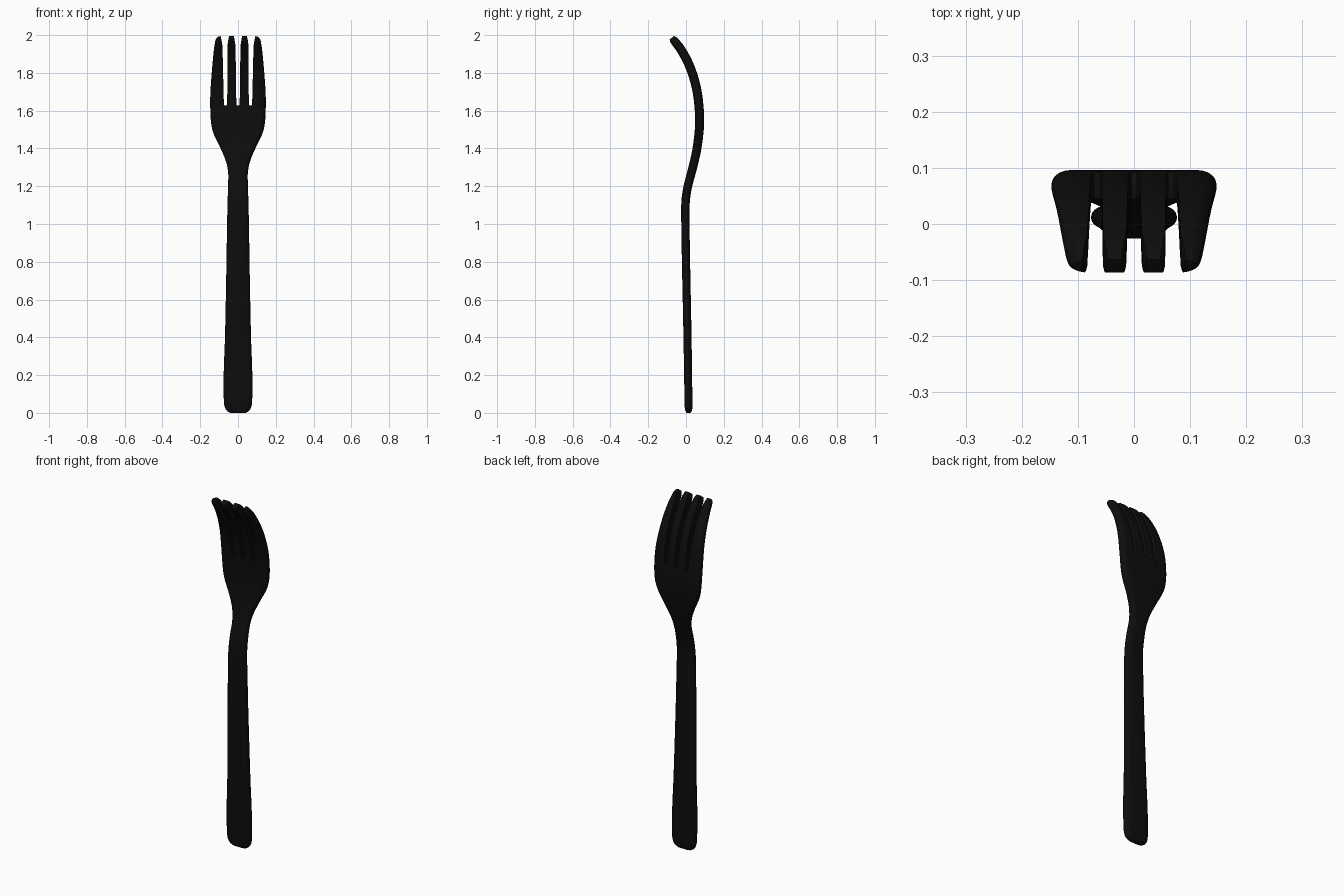
import bpy, bmesh, math

if "Cube" in bpy.data.objects:
    bpy.data.objects.remove(bpy.data.objects["Cube"])

# Centre line in side view: (z, y)
PATH = [(0, .014), (.4, .008), (.8, 0), (1.0, -.003), (1.12, -.002), (1.2, .01), (1.3, .036),
        (1.4, .058), (1.53, .072), (1.65, .066), (1.75, .048), (1.85, .013),
        (1.93, -.031), (1.986, -.075)]
# Half width in front view: (z, x)
WIDTH = [(0, .042), (.01, .058), (.03, .070), (.06, .075), (.2, .076), (.4, .069),
         (.8, .061), (1.0, .058), (1.2, .053), (1.27, .052), (1.33, .063), (1.4, .092),
         (1.48, .130), (1.54, .143), (1.62, .147), (1.7, .146), (1.8, .139), (1.9, .130),
         (1.96, .122), (1.978, .117), (1.986, .110)]
# Half thickness: (z, t)
THICK = [(0, .010), (.008, .016), (.025, .020), (.1, .021), (1.0, .022), (1.3, .023),
         (1.6, .024), (1.9, .024), (1.96, .023), (1.978, .020), (1.986, .015)]


def spline(table, z):
    """Smooth interpolation through a table."""
    z = min(max(z, table[0][0]), table[-1][0])
    n = len(table)
    i = next(k for k in range(n - 1) if z <= table[k + 1][0])

    def slope(k):
        a, b = table[max(k - 1, 0)], table[min(k + 1, n - 1)]
        return (b[1] - a[1]) / (b[0] - a[0])
    (z0, v0), (z1, v1) = table[i], table[i + 1]
    h = z1 - z0
    t = (z - z0) / h
    return ((2*t**3 - 3*t**2 + 1) * v0 + (t**3 - 2*t**2 + t) * h * slope(i)
            + (3*t**2 - 2*t**3) * v1 + (t**3 - t**2) * h * slope(i + 1))


def section(w, t):
    """Rounded rectangle cross-section with soft edges."""
    rx, ry = min(.032, w * .6), t * .92
    pts = []
    for c, (sx, sy) in enumerate([(1, 1), (-1, 1), (-1, -1), (1, -1)]):
        for k in range(6):
            a = math.radians(90 * c + 18 * k)
            pts.append((sx * (w - rx) + rx * math.cos(a), sy * (t - ry) + ry * math.sin(a)))
    return pts


def make_object(name, bm):
    bmesh.ops.recalc_face_normals(bm, faces=bm.faces)
    me = bpy.data.meshes.new(name)
    bm.to_mesh(me)
    bm.free()
    ob = bpy.data.objects.new(name, me)
    bpy.context.collection.objects.link(ob)
    return ob


# Fork blank: one loft along the bent centre line
levels = sorted({0, .004, .01, .018, .03, .045, .06, .1, 1.968, 1.975, 1.981, 1.986}
                | {.15 + .05 * k for k in range(20)} | {1.12 + .02 * k for k in range(43)})
bm = bmesh.new()
rings = []
for z in levels:
    z0, z1 = max(z - .01, 0), min(z + .01, 1.986)
    slope = (spline(PATH, z1) - spline(PATH, z0)) / (z1 - z0)
    length = math.hypot(1, slope)
    ny, nz = 1 / length, -slope / length
    y = spline(PATH, z)
    rings.append([bm.verts.new((px, y + ny * py, z + nz * py))
                  for px, py in section(spline(WIDTH, z), spline(THICK, z))])
for a, b in zip(rings, rings[1:]):
    for k in range(len(a)):
        j = (k + 1) % len(a)
        bm.faces.new((a[k], a[j], b[j], b[k]))
bm.faces.new(rings[0])
bm.faces.new(rings[-1])
fork = make_object("fork", bm)

# Slot cutters between the four tines, flaring at the tips
SLOT = [(1.627, .005), (1.634, .0085), (1.7, .010), (1.8, .011), (1.9, .0125),
        (1.95, .014), (1.975, .018), (2.03, .030)]
bm = bmesh.new()
for bottom, top in [(-.066, -.070), (0, 0), (.066, .070)]:
    outline = []
    for side, rows in ((1, SLOT), (-1, SLOT[::-1])):
        for z, w in rows:
            mid = bottom + (top - bottom) * (z - 1.627) / .4
            outline.append((mid + side * w, z))
    front = [bm.verts.new((x, -.3, z)) for x, z in outline]
    back = [bm.verts.new((x, .3, z)) for x, z in outline]
    bm.faces.new(front)
    bm.faces.new(back[::-1])
    for k in range(len(front)):
        j = (k + 1) % len(front)
        bm.faces.new((front[k], front[j], back[j], back[k]))
cutter = make_object("slot_cutter", bm)
cutter.hide_render = True

# Cut the slots, then soften the tine edges
cut = fork.modifiers.new("slots", 'BOOLEAN')
cut.operation, cut.solver, cut.object = 'DIFFERENCE', 'EXACT', cutter
soft = fork.modifiers.new("soft_edges", 'BEVEL')
soft.width, soft.segments = .006, 2
soft.limit_method, soft.angle_limit = 'ANGLE', math.radians(50)

bpy.context.view_layer.objects.active = fork
fork.select_set(True)
for name in ("slots", "soft_edges"):
    bpy.ops.object.modifier_apply(modifier=name)
bpy.data.objects.remove(cutter)

# Black plastic
black = bpy.data.materials.new("black plastic")
black.diffuse_color = (.004, .004, .004, 1)
black.use_nodes = True
black.node_tree.nodes["Principled BSDF"].inputs["Base Color"].default_value = black.diffuse_color
fork.data.materials.clear()
fork.data.materials.append(black)
for p in fork.data.polygons:
    p.material_index = 0
bpy.ops.object.shade_smooth_by_angle(angle=math.radians(40))
